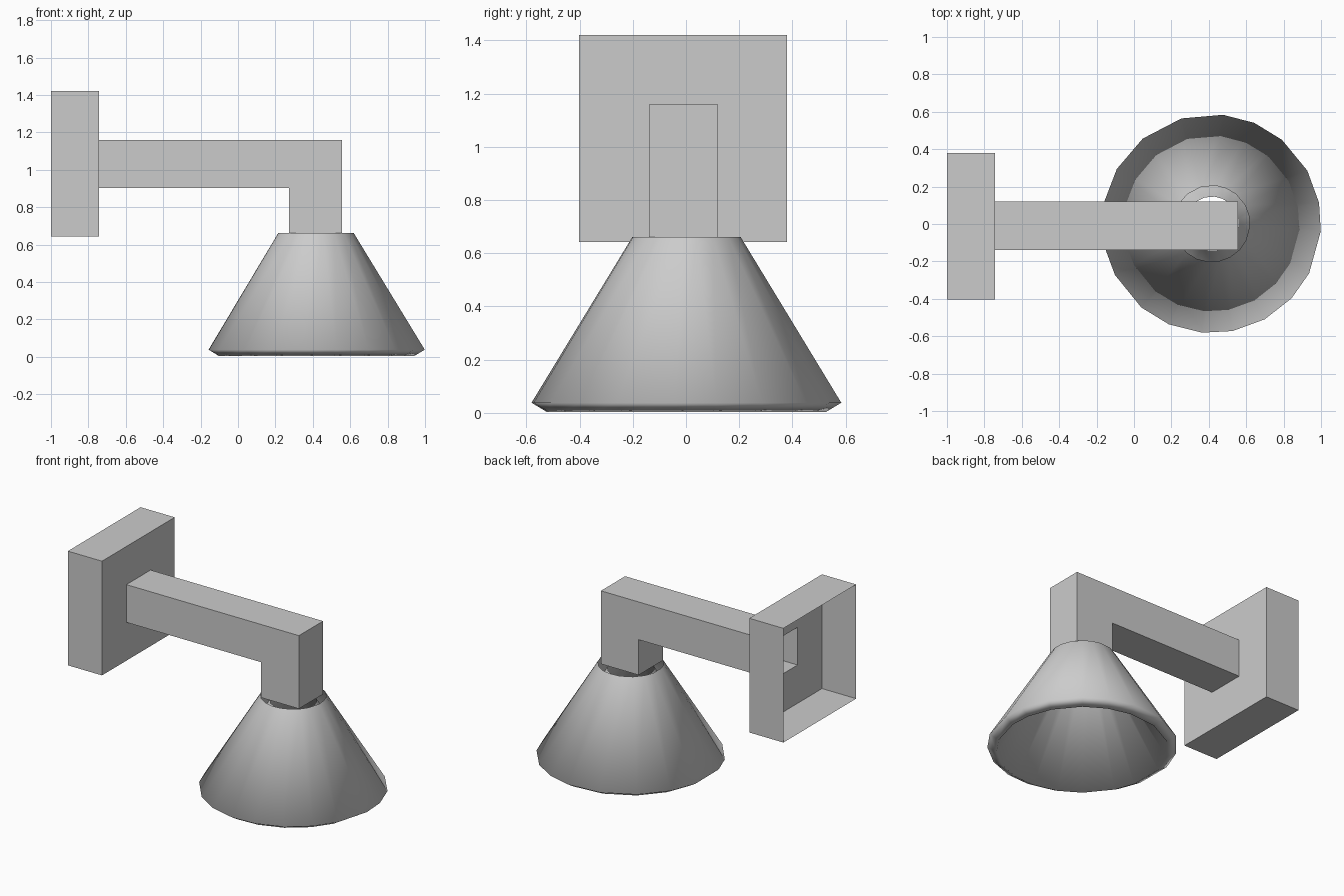
import bpy, bmesh
from math import cos, sin, radians

if "Cube" in bpy.data.objects:
    bpy.data.objects.remove(bpy.data.objects["Cube"])

grey = bpy.data.materials.new("light_grey")
grey.diffuse_color = (0.6, 0.6, 0.6, 1)
grey.use_nodes = True
grey.node_tree.nodes["Principled BSDF"].inputs["Base Color"].default_value = grey.diffuse_color


def loft(name, loops, cap_end=False, smooth=False):
    """Skin a row of closed loops with quads; the start stays open."""
    bm = bmesh.new()
    rings = [[bm.verts.new(p) for p in loop] for loop in loops]
    for a, b in zip(rings, rings[1:]):
        for i in range(len(a)):
            j = (i + 1) % len(a)
            bm.faces.new((a[i], a[j], b[j], b[i]))
    if cap_end:
        bm.faces.new(rings[-1])
    for f in bm.faces:
        f.smooth = smooth
    me = bpy.data.meshes.new(name)
    bm.to_mesh(me)
    bm.free()
    me.materials.append(grey)
    ob = bpy.data.objects.new(name, me)
    bpy.context.collection.objects.link(ob)
    return ob


def section(top, bottom, y0, y1):
    """Four-sided loop from the (x, z) of its upper and lower edges."""
    (xt, zt), (xb, zb) = top, bottom
    return [(xb, y0, zb), (xb, y1, zb), (xt, y1, zt), (xt, y0, zt)]


ARM_Y = (-0.14, 0.12)
PLATE_Y = (-0.403, 0.38)
PLATE_FRONT = -0.743
opening = section((PLATE_FRONT, 1.16), (PLATE_FRONT, 0.903), *ARM_Y)

# Wall plate: hollow box, open at the wall, with a hole where the arm starts
loft("wall_plate", [
    section((-1, 1.42), (-1, 0.642), *PLATE_Y),
    section((PLATE_FRONT, 1.42), (PLATE_FRONT, 0.642), *PLATE_Y),
    opening])

# Arm: hollow square tube mitred into a short drop
loft("arm", [
    opening,
    section((0.557, 1.16), (0.273, 0.903), *ARM_Y),
    section((0.557, 0.662), (0.273, 0.662), *ARM_Y)], cap_end=True)

# Shade: hand-cut uneven facets, outer wall, bottom lip and inner wall
facets = [84, 67, 50, 29, 11, -4, -27, -43, -61, -79,
          -95, -113, -130, -152, -167, -192, -210, -231, -254]
profile = [(0.145, 0.626), (0.528, 0.004), (0.585, 0.038), (0.204, 0.662)]
loft("lamp_shade", [
    [(0.415 + r * cos(radians(a)), 0.002 + r * sin(radians(a)), z)
     for a in reversed(facets)] for r, z in profile], smooth=True)

# Make normals face outward on every part
for ob in bpy.context.collection.objects:
    bm = bmesh.new()
    bm.from_mesh(ob.data)
    bmesh.ops.recalc_face_normals(bm, faces=bm.faces)
    bm.to_mesh(ob.data)
    bm.free()
